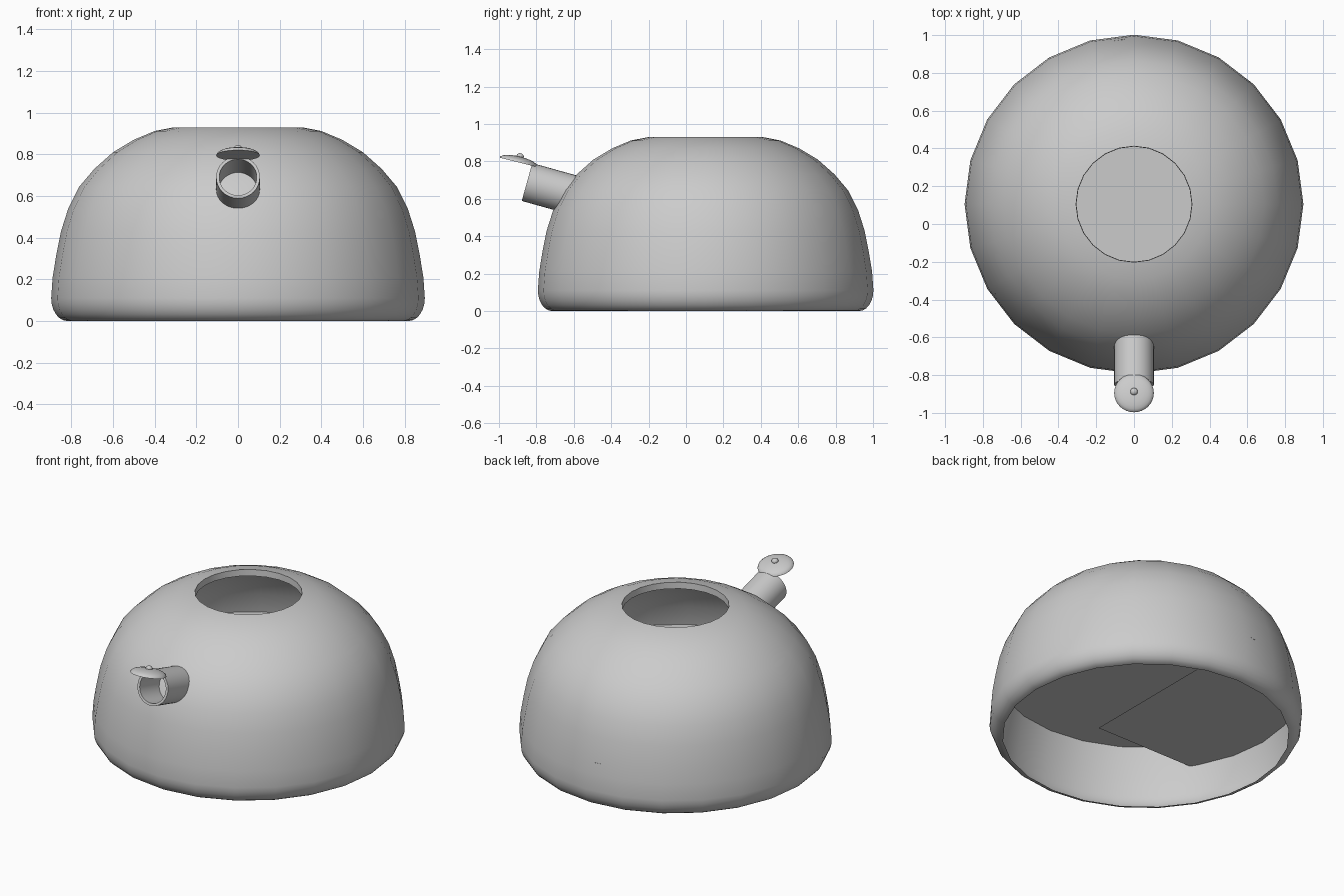
import bpy
import bmesh
from math import sin, cos, pi, radians, sqrt
from mathutils import Matrix

old = bpy.data.objects.get("Cube")
if old:
    bpy.data.objects.remove(old)

CENTRE_Y = 0.105
SIDES = 24

metal = bpy.data.materials.new("grey metal")
metal.use_nodes = True
GREY = (0.6, 0.6, 0.6, 1)
metal.diffuse_color = GREY
metal.node_tree.nodes["Principled BSDF"].inputs["Base Color"].default_value = GREY


def finish(name, bm, matrix, angle=40):
    """Turn a bmesh into a smooth-shaded object with its transform baked in."""
    bm.transform(matrix)
    mesh = bpy.data.meshes.new(name)
    bm.to_mesh(mesh)
    bm.free()
    mesh.materials.append(metal)
    obj = bpy.data.objects.new(name, mesh)
    bpy.context.collection.objects.link(obj)
    bpy.ops.object.select_all(action="DESELECT")
    obj.select_set(True)
    bpy.context.view_layer.objects.active = obj
    bpy.ops.object.shade_smooth_by_angle(angle=radians(angle))
    return obj


def lathe(name, profile, sides, matrix, closed=False, angle=40):
    """Spin an (r, z) profile, listed from bottom to top, around z."""
    bm = bmesh.new()
    rings = []
    for r, z in profile:
        if r == 0:
            rings.append([bm.verts.new((0, 0, z))] * sides)
        else:
            rings.append([bm.verts.new((r * cos(2 * pi * i / sides),
                                        r * sin(2 * pi * i / sides), z))
                          for i in range(sides)])
    pairs = list(zip(rings, rings[1:]))
    if closed:
        pairs.append((rings[-1], rings[0]))
    for low, high in pairs:
        for i in range(sides):
            j = (i + 1) % sides
            corners = dict.fromkeys((low[i], low[j], high[j], high[i]))
            bm.faces.new(list(corners))
    return finish(name, bm, matrix, angle)


def flat_panel(name, outline, z):
    bm = bmesh.new()
    bm.faces.new([bm.verts.new((x, y, z)) for x, y in outline])
    return finish(name, bm, body_frame)


def tilted(x, y, z, degrees):
    return Matrix.Translation((x, y, z)) @ Matrix.Rotation(radians(degrees), 4, "X")


body_frame = Matrix.Translation((0, CENTRE_Y, 0))

# Domed shell with rounded foot, open base and short turned-in lip
foot = [(0.82 + 0.077 * sin(a), 0.11 * (1 - cos(a)))
        for a in (pi / 2 * k / 6 for k in range(7))]
dome = [(0.89, 0.21), (0.872, 0.32), (0.85, 0.43), (0.815, 0.54), (0.762, 0.645),
        (0.69, 0.73), (0.6, 0.81), (0.5, 0.87), (0.4, 0.912), (0.307, 0.93)]
lip = [(0.305, 0.89)]
lathe("kettle_body", foot + dome + lip, SIDES, body_frame)

# Inner floor
flat_panel("inner_floor", [(0.852 * cos(2 * pi * i / SIDES), 0.852 * sin(2 * pi * i / SIDES))
                           for i in range(SIDES)], 0.41)

# Partial base plate: a square corner trimmed to the shell
R, cx, cy = 0.875, -0.05, -0.48
arc = [(R * cos(radians(d)), R * sin(radians(d))) for d in range(105, 211, 15)]
flat_panel("base_plate", [(cx, cy), (cx, sqrt(R * R - cx * cx))] + arc
           + [(-sqrt(R * R - cy * cy), cy)], 0.28)

# Spout: hollow tube leaning up and forward, its root inside the shell
lathe("spout", [(0.105, -0.28), (0.105, 0), (0.09, 0), (0.09, -0.28)], 32,
      tilted(0, -0.85, 0.69, 74.4), closed=True)

# Spout cap: shallow dished lid with a small knob
cap_frame = tilted(0, -0.895, 0.795, -14)
cap = [(0.105 * cos(a), 0.032 * sin(a)) for a in (pi / 2 * k / 6 for k in range(6))]
lathe("spout_cap", [(0, 0)] + cap + [(0, 0.032)], 32, cap_frame)
knob = [(0.02 * sin(a), 0.034 - 0.016 * cos(a)) for a in (pi * k / 8 for k in range(1, 8))]
lathe("cap_knob", [(0, 0.018)] + knob + [(0, 0.05)], 16, cap_frame)
